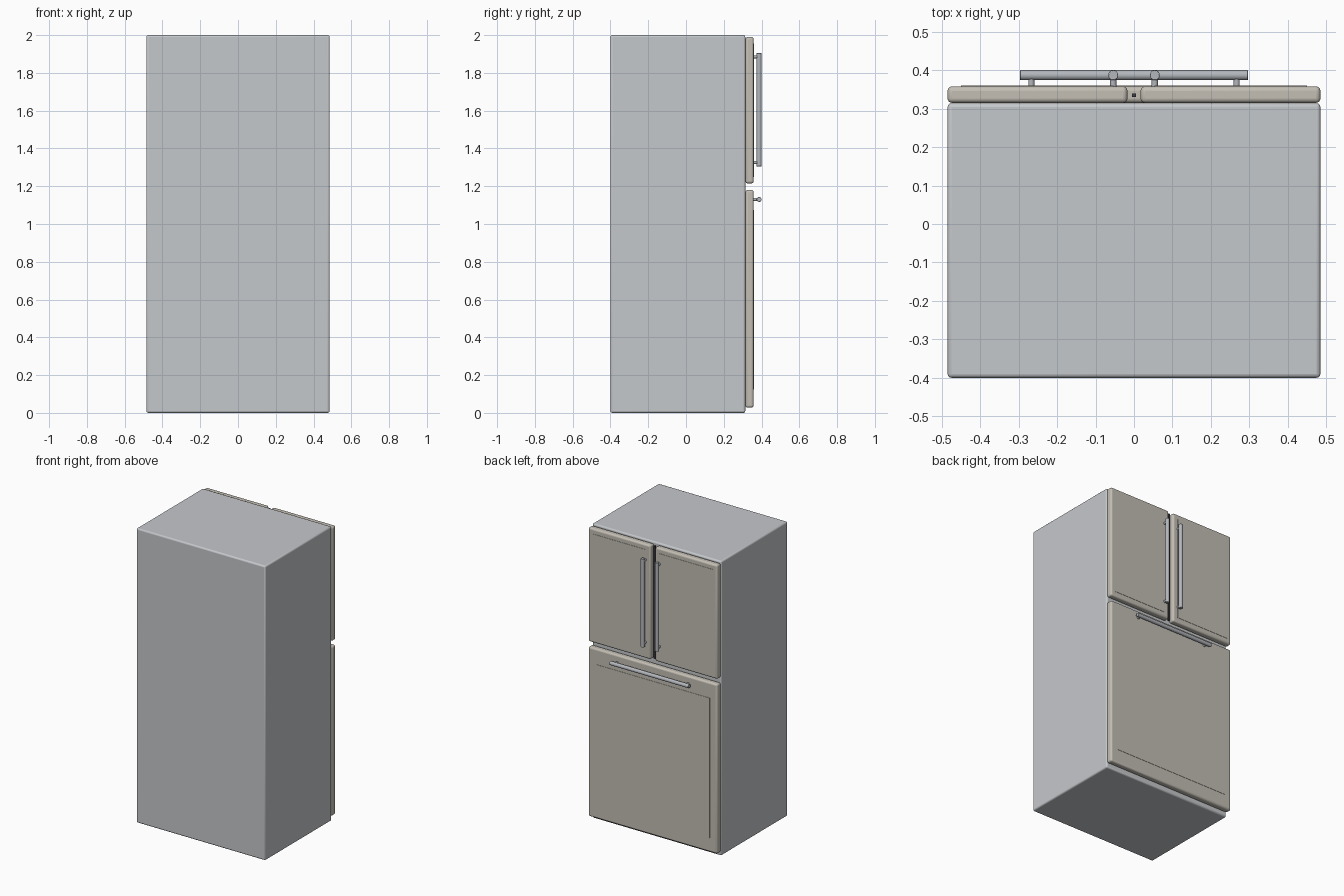
import bpy
import math

if "Cube" in bpy.data.objects:
    bpy.data.objects.remove(bpy.data.objects["Cube"])


def material(name, color):
    m = bpy.data.materials.new(name)
    m.diffuse_color = (*color, 1)
    m.use_nodes = True
    m.node_tree.nodes["Principled BSDF"].inputs["Base Color"].default_value = m.diffuse_color
    return m


STEEL = material("door_finish", (0.55, 0.52, 0.46))
METAL = material("handle_metal", (0.45, 0.47, 0.50))
BODY = material("cabinet_grey", (0.56, 0.58, 0.60))
DARK = material("dark_seal", (0.05, 0.05, 0.06))


def finish(ob, name, mat, bevel, segments):
    ob.name = name
    ob.data.materials.append(mat)
    if bevel:
        mod = ob.modifiers.new("Bevel", 'BEVEL')
        mod.width = bevel
        mod.segments = segments
        mod.limit_method = 'ANGLE'
    bpy.ops.object.shade_smooth_by_angle(angle=math.radians(35))
    return ob


def box(name, x, y, z, mat, bevel=0.0, segments=3):
    bpy.ops.mesh.primitive_cube_add(
        size=1, location=[sum(r) / 2 for r in (x, y, z)])
    ob = bpy.context.object
    ob.scale = [r[1] - r[0] for r in (x, y, z)]
    bpy.ops.object.transform_apply(location=False, rotation=False, scale=True)
    return finish(ob, name, mat, bevel, segments)


def rod(name, center, length, radius, axis, bevel=0.0):
    rot = {'x': (0, math.pi / 2, 0), 'y': (math.pi / 2, 0, 0), 'z': (0, 0, 0)}[axis]
    bpy.ops.mesh.primitive_cylinder_add(
        vertices=32, radius=radius, depth=length, location=center, rotation=rot)
    return finish(bpy.context.object, name, METAL, bevel, 2)


# Cabinet
box("cabinet", (-0.485, 0.485), (-0.4, 0.314), (0, 2), BODY, 0.01)

# Upper doors with raised panels and vertical handles
for side, s in (("left", -1), ("right", 1)):
    box(f"upper_door_{side}", sorted((s * 0.017, s * 0.485)), (0.315, 0.358),
        (1.215, 1.99), STEEL, 0.012, 4)
    box(f"upper_panel_{side}", sorted((s * 0.053, s * 0.45)), (0.35, 0.36),
        (1.25, 1.955), STEEL)
    rod(f"upper_handle_{side}", (s * 0.054, 0.387, 1.605), 0.6, 0.013, 'z', 0.002)
    for end, z in (("bottom", 1.325), ("top", 1.885)):
        rod(f"upper_handle_post_{side}_{end}", (s * 0.054, 0.369, z), 0.036, 0.008, 'y')

# Lower drawer with raised panel and horizontal handle
box("lower_door", (-0.485, 0.485), (0.315, 0.358), (0.028, 1.18), STEEL, 0.012, 4)
box("lower_panel", (-0.43, 0.43), (0.35, 0.36), (0.125, 1.075), STEEL)
rod("lower_handle", (0, 0.387, 1.13), 0.594, 0.013, 'x', 0.002)
for side, s in (("left", -1), ("right", 1)):
    rod(f"lower_handle_post_{side}", (s * 0.267, 0.369, 1.13), 0.036, 0.008, 'y')

# Dark seal strip between the upper doors
box("door_seal", (-0.005, 0.005), (0.33, 0.34), (1.22, 1.985), DARK)
